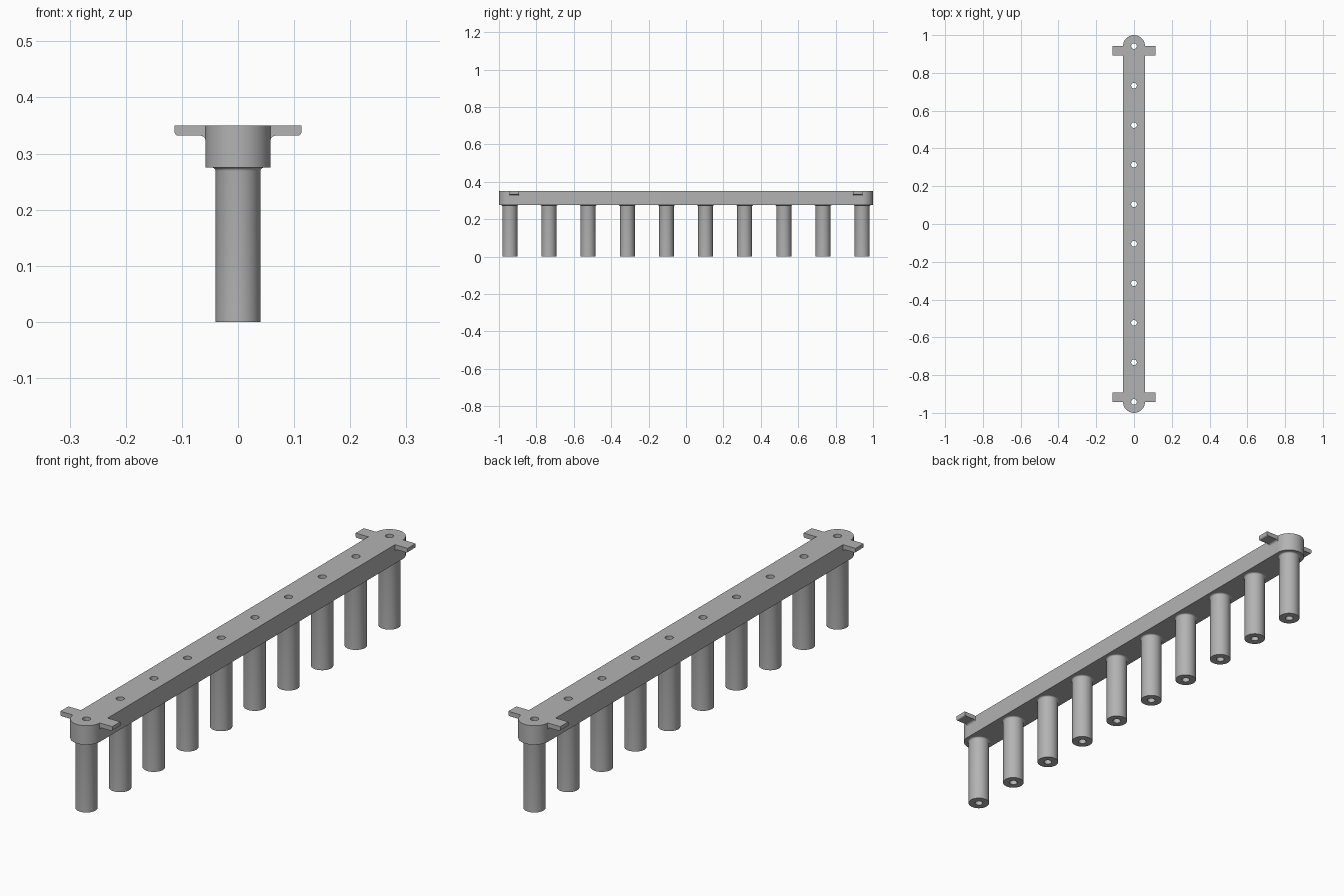
import bpy, bmesh
from math import pi, sin, cos

cube = bpy.data.objects.get("Cube")
if cube:
    bpy.data.objects.remove(cube, do_unlink=True)

TOP, BASE = 0.35, 0.275        # bar top and underside
HALF_W, END = 0.058, 0.942     # bar half width, centre of the end posts
POST_R, BORE_R = 0.04, 0.015
COUNT = 10
POSTS = [-END + 2 * END * i / (COUNT - 1) for i in range(COUNT)]

grey = bpy.data.materials.new("plain grey")
grey.use_nodes = True
colour = (0.45, 0.45, 0.45, 1)
grey.diffuse_color = colour
grey.node_tree.nodes["Principled BSDF"].inputs["Base Color"].default_value = colour


def finish(name, bm):
    """Turn a bmesh into a smooth-shaded grey object."""
    bmesh.ops.remove_doubles(bm, verts=bm.verts, dist=1e-5)
    bmesh.ops.recalc_face_normals(bm, faces=bm.faces)
    mesh = bpy.data.meshes.new(name)
    bm.to_mesh(mesh)
    bm.free()
    mesh.materials.append(grey)
    obj = bpy.data.objects.new(name, mesh)
    bpy.context.collection.objects.link(obj)
    bpy.ops.object.select_all(action='DESELECT')
    obj.select_set(True)
    bpy.context.view_layer.objects.active = obj
    bpy.ops.object.shade_smooth_by_angle(angle=pi / 6)
    return obj


def arc(cx, cy, r, start, end, steps):
    angles = [start + (end - start) * i / steps for i in range(steps + 1)]
    return [(cx + r * cos(a), cy + r * sin(a)) for a in angles]


# Bar: round-ended outline with a hole over every post
outline = arc(0, END, HALF_W, 0, pi, 32) + arc(0, -END, HALF_W, pi, 2 * pi, 32)
holes = [arc(0, y, BORE_R, 0, 2 * pi, 24)[:-1] for y in POSTS]
curve = bpy.data.curves.new("bar_outline", 'CURVE')
curve.dimensions, curve.fill_mode = '2D', 'BOTH'
curve.extrude = (TOP - BASE) / 2
for loop in [outline] + holes:
    spline = curve.splines.new('POLY')
    spline.points.add(len(loop) - 1)
    for point, (x, y) in zip(spline.points, loop):
        point.co = (x, y, 0, 1)
    spline.use_cyclic_u = True
helper = bpy.data.objects.new("bar_outline", curve)
bpy.context.collection.objects.link(helper)
bpy.context.view_layer.update()
evaluated = helper.evaluated_get(bpy.context.evaluated_depsgraph_get())
bar = bmesh.new()
bar.from_mesh(evaluated.to_mesh())
evaluated.to_mesh_clear()
bpy.data.objects.remove(helper, do_unlink=True)
bmesh.ops.translate(bar, verts=bar.verts, vec=(0, 0, (TOP + BASE) / 2))
finish("bar", bar)

# Posts: hollow lathed tubes with a small fillet under the bar
FILLET = 0.006
profile = [(BORE_R, BASE), (BORE_R, 0), (POST_R, 0)]
profile += arc(POST_R + FILLET, BASE - FILLET, FILLET, pi, pi / 2, 4)
post_mesh = None
for i, y in enumerate(POSTS):
    name = f"post_{i + 1}"
    if post_mesh is None:
        bm = bmesh.new()
        verts = [bm.verts.new((r, 0, z)) for r, z in profile]
        edges = [bm.edges.new(pair) for pair in zip(verts, verts[1:])]
        bmesh.ops.spin(bm, geom=verts + edges, cent=(0, 0, 0), axis=(0, 0, 1),
                       angle=2 * pi, steps=48)
        post = finish(name, bm)
        post_mesh = post.data
    else:
        post = bpy.data.objects.new(name, post_mesh)
        bpy.context.collection.objects.link(post)
    post.location.y = y

# Tabs: rounded lower tip, filleted into the side of the bar
TIP, TAB_Z, ROUND, BLEND = 0.113, 0.332, 0.006, 0.009
section = [(HALF_W - 0.004, TOP), (TIP, TOP)]
section += arc(TIP - ROUND, TAB_Z + ROUND, ROUND, 0, -pi / 2, 5)
section += arc(HALF_W + BLEND, TAB_Z - BLEND, BLEND, pi / 2, pi, 5)
section.append((HALF_W - 0.004, TAB_Z - BLEND))
for side, sx in (("left", 1), ("right", -1)):
    for place, sy in (("front", -1), ("back", 1)):
        bm = bmesh.new()
        face = bm.faces.new([bm.verts.new((sx * x, sy * 0.893, z)) for x, z in section])
        grown = bmesh.ops.extrude_face_region(bm, geom=[face])["geom"]
        bmesh.ops.translate(bm, vec=(0, sy * 0.05, 0),
                            verts=[v for v in grown if isinstance(v, bmesh.types.BMVert)])
        finish(f"{place}_{side}_tab", bm)
